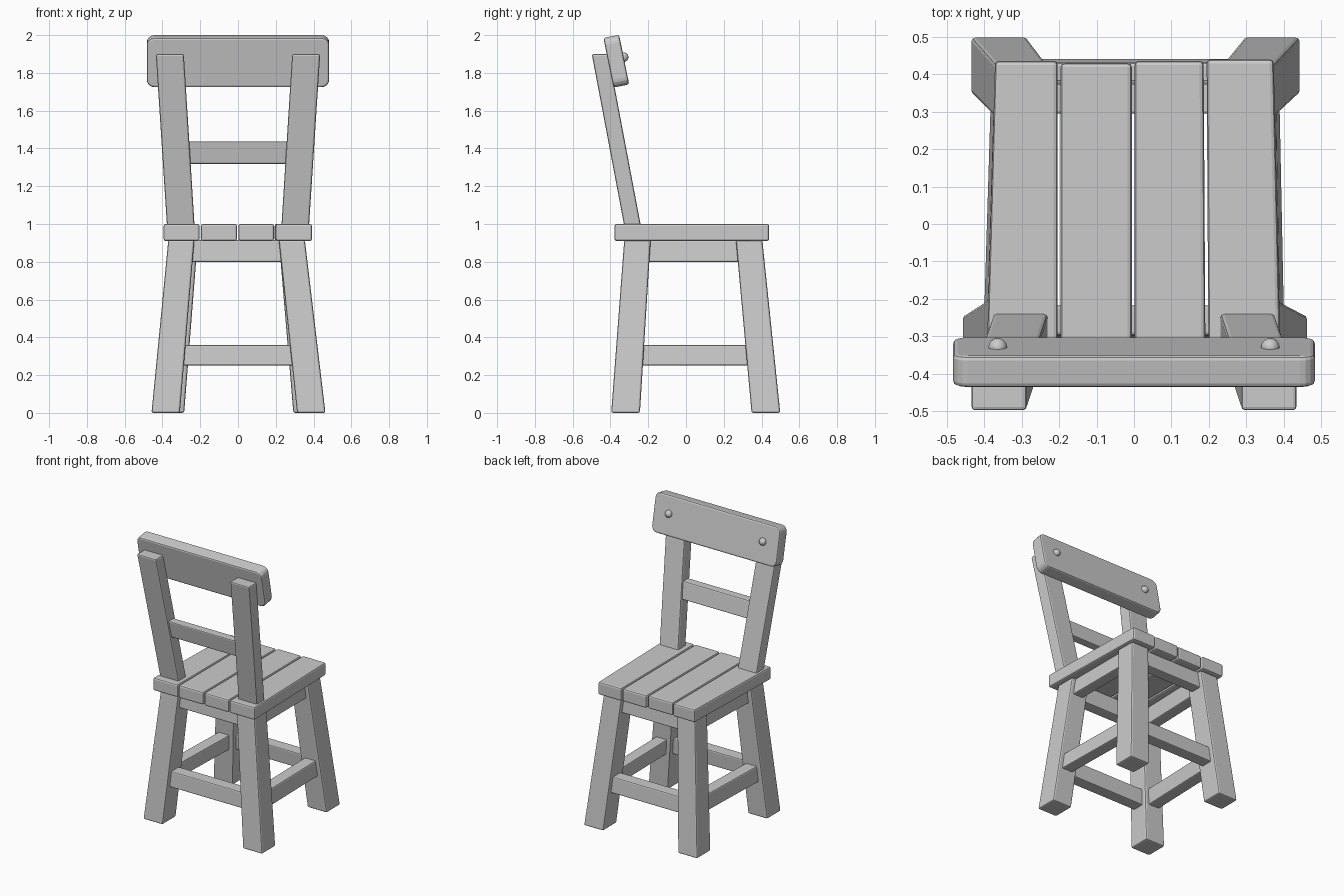
import bpy, bmesh, math
from mathutils import Vector, Matrix

if "Cube" in bpy.data.objects:
    bpy.data.objects.remove(bpy.data.objects["Cube"])


def finish(bm, name, width=0.01, segments=2):
    bmesh.ops.recalc_face_normals(bm, faces=bm.faces)
    me = bpy.data.meshes.new(name)
    bm.to_mesh(me)
    bm.free()
    ob = bpy.data.objects.new(name, me)
    bpy.context.collection.objects.link(ob)
    if width:
        mod = ob.modifiers.new("Bevel", "BEVEL")
        mod.width, mod.segments = width, segments
        mod.limit_method = "ANGLE"
        mod.angle_limit = math.radians(40)
    return ob


def prism(name, bottom, top, width=0.01):
    """Six-sided solid from two quads listed in the same order."""
    bm = bmesh.new()
    v = [bm.verts.new(p) for p in list(bottom) + list(top)]
    bm.faces.new(v[:4])
    bm.faces.new(v[4:])
    for i in range(4):
        j = (i + 1) % 4
        bm.faces.new((v[i], v[j], v[4 + j], v[4 + i]))
    return finish(bm, name, width)


def rect(c, hx, hy):
    x, y, z = c
    return [(x - hx, y - hy, z), (x + hx, y - hy, z), (x + hx, y + hy, z), (x - hx, y + hy, z)]


def at_height(line, z):
    a, b = line
    return a.lerp(b, (z - a.z) / (b.z - a.z))


def rail(name, line_a, line_b, z0, z1, thick):
    """Horizontal board between two leaning members, following their lean."""
    quads = []
    for z in (z0, z1):
        a, b = at_height(line_a, z), at_height(line_b, z)
        n = Vector((a.y - b.y, b.x - a.x, 0)).normalized() * thick / 2
        quads.append([a - n, b - n, b + n, a + n])
    prism(name, *quads, width=0.008)


# Splayed legs (foot centre, top centre)
legs = {
    "front_left": (Vector((-0.383, -0.32, 0)), Vector((-0.300, -0.257, 0.915))),
    "front_right": (Vector((0.388, -0.32, 0)), Vector((0.285, -0.257, 0.915))),
    "rear_right": (Vector((0.368, 0.423, 0)), Vector((0.285, 0.334, 0.915))),
    "rear_left": (Vector((-0.360, 0.423, 0)), Vector((-0.282, 0.334, 0.915))),
}
for key, (foot, top) in legs.items():
    prism(key + "_leg", rect(foot, 0.075, 0.076), rect(top, 0.069, 0.070))

# Aprons under the seat and stretchers near the floor
lines = list(legs.values())
for i, side in enumerate(("front", "right", "rear", "left")):
    a, b = lines[i], lines[(i + 1) % 4]
    rail(side + "_apron", a, b, 0.80, 0.915, 0.08)
    rail(side + "_stretcher", a, b, 0.25, 0.36, 0.085)

# Seat planks, slightly narrower towards the rear edge
near = [-0.398, -0.2, -0.002, 0.195, 0.396]
far = [-0.375, -0.2, -0.002, 0.190, 0.377]
ends = [0.436, 0.43, 0.436, 0.44]
gap = 0.004
for i in range(4):
    quads = []
    for z in (0.91, 1.0):
        quads.append([(near[i] + gap, -0.378, z), (near[i + 1] - gap, -0.378, z),
                      (far[i + 1] - gap, ends[i], z), (far[i] + gap, ends[i], z)])
    prism(f"seat_plank_{i + 1}", *quads, width=0.011)

# Leaning back posts and the middle rail
posts = []
for s, side in ((-1, "left"), (1, "right")):
    line = (Vector((s * 0.303, -0.283, 0.99)), Vector((s * 0.361, -0.455, 1.9)))
    posts.append(line)
    prism(side + "_back_post", rect(line[0], 0.073, 0.044), rect(line[1], 0.074, 0.044))
rail("middle_back_rail", posts[0], posts[1], 1.318, 1.437, 0.06)

# Head board with rounded corners, leaning with the posts
lean = Matrix.Rotation(0.2, 4, "X")
place = Matrix.Translation((0, -0.369, 1.862)) @ lean
bm = bmesh.new()
bmesh.ops.create_cube(bm, size=1, matrix=Matrix.Diagonal((0.966, 0.085, 0.268, 1)))
corners = [e for e in bm.edges if abs(e.verts[0].co.y - e.verts[1].co.y) > 0.01]
bmesh.ops.bevel(bm, geom=corners, offset=0.04, segments=4, profile=0.5, affect="EDGES")
bm.transform(place)
finish(bm, "head_board", 0.011)

# Domed pegs on the seat side of the board
for s, side in ((-1, "left"), (1, "right")):
    bm = bmesh.new()
    bmesh.ops.create_uvsphere(bm, u_segments=16, v_segments=10, radius=0.025)
    bm.transform(place @ Matrix.Translation((s * 0.364, 0.043, 0.013)))
    for f in bm.faces:
        f.smooth = True
    finish(bm, side + "_peg", 0)
